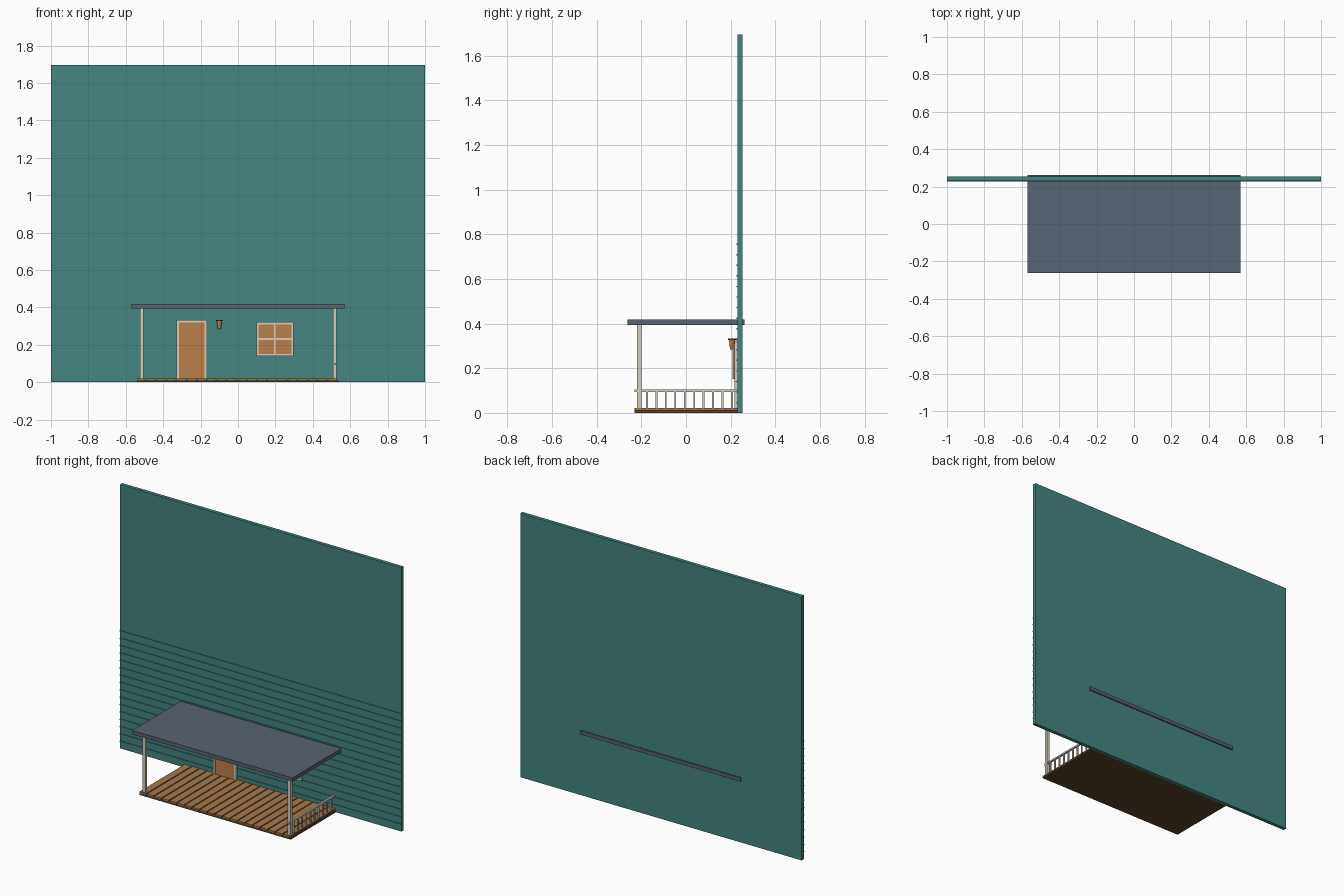
import bpy

old = bpy.data.objects.get("Cube")
if old:
    bpy.data.objects.remove(old, do_unlink=True)


def material(name, rgb):
    """Flat material from an sRGB colour, stored as linear values."""
    col = [(c / 255 / 12.92) if c < 11 else ((c / 255 + 0.055) / 1.055) ** 2.4 for c in rgb]
    m = bpy.data.materials.new(name)
    m.use_nodes = True
    m.diffuse_color = (*col, 1)
    m.node_tree.nodes["Principled BSDF"].inputs["Base Color"].default_value = (*col, 1)
    return m


TEAL = material("teal_siding", (68, 133, 128))
SLATE = material("slate_roof", (89, 99, 115))
CREAM = material("cream_trim", (214, 204, 188))
DOOR = material("warm_wood", (184, 128, 73))
DECK = material("deck_wood", (165, 121, 75))
DARK = material("dark_wood", (92, 66, 44))
METAL = material("dark_metal", (66, 60, 58))


def finish(obj, name, mat):
    obj.name = name
    obj.data.materials.append(mat)
    return obj


def box(name, mat, x, y, z):
    """Box from (min, max) pairs along each axis."""
    mid = [(a + b) / 2 for a, b in (x, y, z)]
    bpy.ops.mesh.primitive_cube_add(size=1, location=mid)
    obj = bpy.context.object
    obj.scale = [b - a for a, b in (x, y, z)]
    bpy.ops.object.transform_apply(location=False, rotation=False, scale=True)
    return finish(obj, name, mat)


def repeat(obj, count, axis, step):
    """Repeat a part along one axis."""
    mod = obj.modifiers.new("repeat", 'ARRAY')
    mod.count = count
    mod.use_relative_offset = False
    mod.use_constant_offset = True
    offset = [0, 0, 0]
    offset[axis] = step
    mod.constant_offset_displace = offset


# House wall with raised siding strips
WALL = 0.231
box("house_wall", TEAL, (-1, 1), (WALL, 0.254), (0, 1.695))
strips = box("siding_strips", TEAL, (-1, 1), (0.227, 0.235), (0.043, 0.049))
repeat(strips, 16, 2, 0.0473)

# Porch roof
box("porch_roof", SLATE, (-0.57, 0.57), (-0.262, 0.262), (0.394, 0.418))

# Deck: dark base with separate boards on top
box("deck_base", DARK, (-0.54, 0.535), (-0.23, WALL), (0, 0.013))
PITCH = 1.075 / 20
boards = box("deck_boards", DECK, (-0.54, -0.54 + PITCH - 0.007), (-0.23, WALL), (0.013, 0.021))
repeat(boards, 20, 0, PITCH)

# Roof posts
for side, x in (("right", -0.515), ("left", 0.517)):
    box(side + "_post", CREAM, (x - 0.01, x + 0.01), (-0.22, -0.2), (0.02, 0.395))

# Side railing
box("railing_top", CREAM, (0.512, 0.524), (-0.23, WALL), (0.094, 0.104))
balusters = box("railing_balusters", CREAM, (0.514, 0.522), (-0.179, -0.171), (0.02, 0.095))
repeat(balusters, 10, 1, 0.0423)


def frame(name, x, z, width, sill):
    """Trim around an opening; the sill bar is optional."""
    y = (0.217, 0.236)
    box(name + "_right_trim", CREAM, (x[0], x[0] + width), y, z)
    box(name + "_left_trim", CREAM, (x[1] - width, x[1]), y, z)
    inner = (x[0] + width, x[1] - width)
    box(name + "_top_trim", CREAM, inner, y, (z[1] - width, z[1]))
    if sill:
        box(name + "_sill", CREAM, inner, y, (z[0], z[0] + width))


# Door
frame("door", (-0.33, -0.165), (0.02, 0.333), 0.014, False)
box("door_panel", DOOR, (-0.316, -0.179), (0.221, 0.236), (0.02, 0.319))

# Window with crossed bars
frame("window", (0.098, 0.297), (0.14, 0.322), 0.012, True)
box("window_pane", DOOR, (0.11, 0.285), (0.212, 0.236), (0.152, 0.31))
box("window_upright_bar", CREAM, (0.192, 0.202), (0.209, 0.22), (0.152, 0.31))
box("window_cross_bar", CREAM, (0.11, 0.285), (0.209, 0.22), (0.226, 0.236))

# Wall lantern
bpy.ops.mesh.primitive_cone_add(vertices=12, radius1=0.009, radius2=0.013, depth=0.042,
                                location=(-0.1, 0.206, 0.306))
finish(bpy.context.object, "lantern_glass", DOOR)
bpy.ops.mesh.primitive_cylinder_add(vertices=12, radius=0.018, depth=0.007,
                                    location=(-0.1, 0.206, 0.33))
finish(bpy.context.object, "lantern_cap", METAL)
box("lantern_bracket", METAL, (-0.104, -0.096), (0.206, WALL), (0.327, 0.333))
